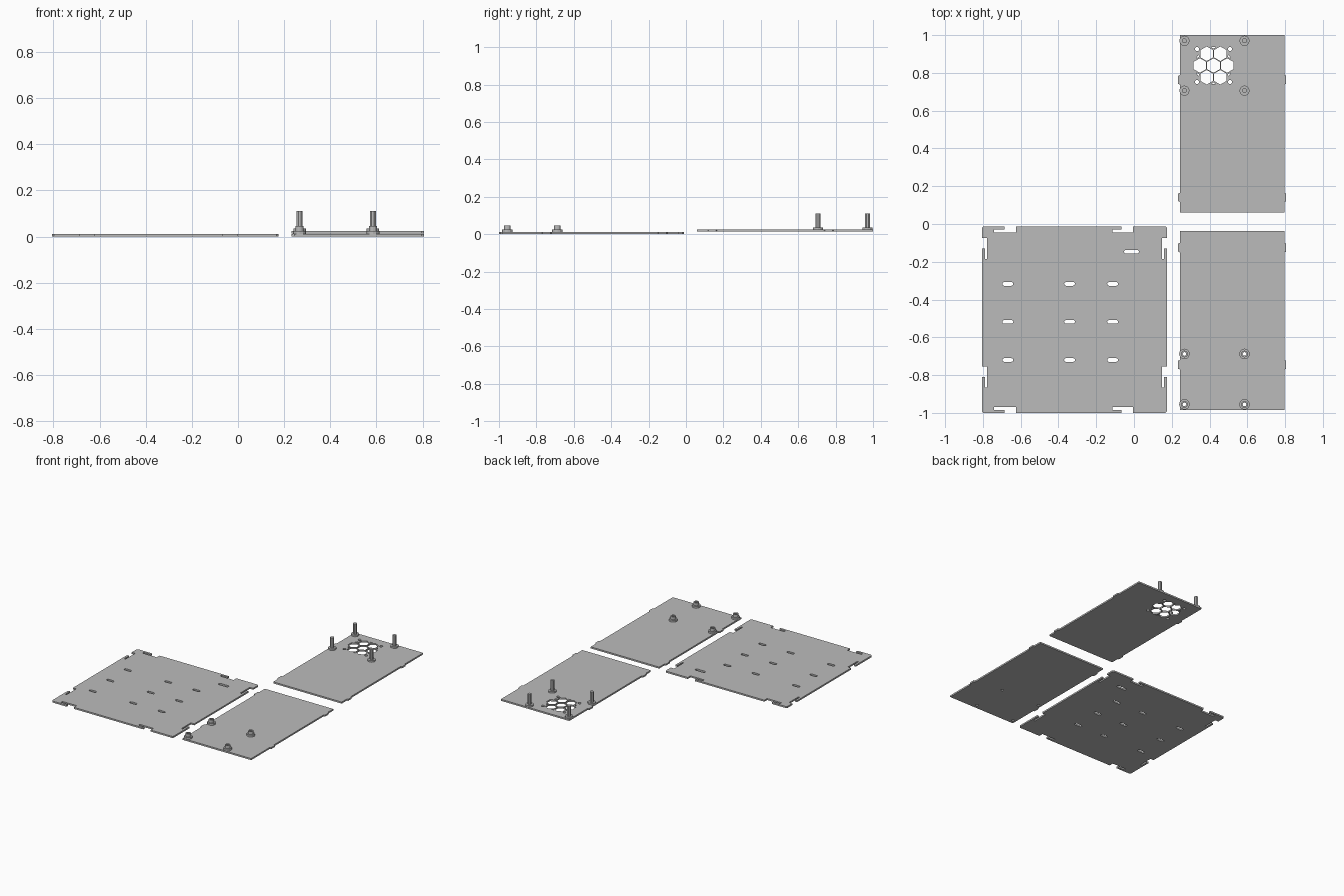
import bpy, bmesh
from math import cos, sin, pi, radians

cube = bpy.data.objects.get("Cube")
if cube:
    bpy.data.objects.remove(cube, do_unlink=True)

grey = bpy.data.materials.new("plain grey")
grey.use_nodes = True
colour = (0.5, 0.5, 0.5, 1)
grey.diffuse_color = colour
grey.node_tree.nodes["Principled BSDF"].inputs["Base Color"].default_value = colour

T = 0.0115  # sheet thickness


def ring(x, y, r, sides, turn=0.0):
    return [(x + r * cos(turn + 2 * pi * i / sides),
             y + r * sin(turn + 2 * pi * i / sides)) for i in range(sides)]


def slot(x, y, w, h):
    """Long hole with rounded ends."""
    r, pts = h / 2, []
    for side, start in ((1, -pi / 2), (-1, pi / 2)):
        for i in range(5):
            a = start + i * pi / 4
            pts.append((x + side * (w / 2 - r) + r * cos(a), y + r * sin(a)))
    return pts


def sheet(name, outline, holes, z0, z1):
    """Extruded flat profile with holes."""
    cu = bpy.data.curves.new(name, 'CURVE')
    cu.dimensions, cu.fill_mode, cu.extrude = '2D', 'BOTH', (z1 - z0) / 2
    for loop in [outline] + holes:
        sp = cu.splines.new('POLY')
        sp.points.add(len(loop) - 1)
        for p, (x, y) in zip(sp.points, loop):
            p.co = (x, y, 0, 1)
        sp.use_cyclic_u, sp.use_smooth = True, False
    temp = bpy.data.objects.new(name, cu)
    bpy.context.collection.objects.link(temp)
    dg = bpy.context.evaluated_depsgraph_get()
    me = bpy.data.meshes.new_from_object(temp.evaluated_get(dg))
    bpy.data.objects.remove(temp, do_unlink=True)
    bm = bmesh.new()
    bm.from_mesh(me)
    bmesh.ops.remove_doubles(bm, verts=bm.verts, dist=0.0001)
    bmesh.ops.recalc_face_normals(bm, faces=bm.faces)
    bmesh.ops.translate(bm, verts=bm.verts, vec=(0, 0, (z0 + z1) / 2))
    for f in bm.faces:
        f.smooth = False
    bm.to_mesh(me)
    bm.free()
    me.name = name
    me.materials.clear()
    me.materials.append(grey)
    ob = bpy.data.objects.new(name, me)
    bpy.context.collection.objects.link(ob)
    return ob


# Large panel: hooked notches on every edge
L, R, B, F = -0.806, 0.175, -1.0, -0.012
LIP, DEEP, C = 0.016, 0.032, 0.008
top, right = [], []
for s, o, e in ((-0.74, -0.685, -0.625), (-0.115, -0.065, -0.005)):
    top += [(o, F), (o, F - LIP), (s, F - LIP), (s, F - DEEP), (e, F - DEEP), (e, F)]
for a, b, c in ((-0.075, -0.13, -0.185), (-0.755, -0.81, -0.865)):
    right += [(R, a), (R - DEEP + 0.005, a), (R - DEEP + 0.005, c),
              (R - LIP, c), (R - LIP, b), (R, b)]
top = [(L + C, F)] + top + [(R - C, F)]
right = [(R, F - C)] + right + [(R, B + C)]
bottom = [(x, B + F - y) for x, y in reversed(top)]
left = [(L + R - x, y) for x, y in reversed(right)]
slots = [slot(x, y, 0.058, 0.02) for x in (-0.668, -0.341, -0.113)
         for y in (-0.317, -0.518, -0.72)]
slots.append(slot(-0.013, -0.147, 0.08, 0.021))
sheet("slotted_panel", top + right + bottom + left, slots, 0, T)


def tabbed(y0, y1, tabs):
    """Rectangle with small tabs on both long sides."""
    x0, x1, out = 0.243, 0.796, 0.01
    side = [(x1, y0)]
    for a, b in tabs:
        side += [(x1, a), (x1 + out, a + 0.004), (x1 + out, b - 0.004), (x1, b)]
    side.append((x1, y1))
    return side + [(x0 + x1 - x, y) for x, y in reversed(side)]


XS = (0.267, 0.585)

# Front panel with short hollow standoffs
spots = [(x, y) for x in XS for y in (-0.955, -0.688)]
sheet("front_panel", tabbed(-0.985, -0.037, ((-0.77, -0.72), (-0.15, -0.1))),
      [ring(x, y, 0.01, 8) for x, y in spots], 0, T)
for x, y in spots:
    bore = [ring(x, y, 0.01, 8)]
    sheet("standoff_base", ring(x, y, 0.028, 12), bore, T, 0.025)
    sheet("standoff", ring(x, y, 0.018, 12), bore, 0.025, 0.046)

# Rear panel with honeycomb vent and screw holes
cx, cy, pitch = 0.421, 0.839, 0.072
vent = [ring(cx, cy, 0.0385, 6, pi / 6)]
for k in range(6):
    a = radians(60 * k)
    vent.append(ring(cx + pitch * cos(a), cy + pitch * sin(a), 0.0385, 6, pi / 6))
    b = a + pi / 6
    vent.append([(cx + r * cos(b) - w * sin(b), cy + r * sin(b) + w * cos(b))
                 for r, w in ((0.089, 0), (0.098, -0.012), (0.098, 0.012))])
vent += [ring(cx + i * 0.087, cy + j * 0.087, 0.011, 12) for i in (-1, 1) for j in (-1, 1)]
Z = 0.0135
sheet("rear_panel", tabbed(0.06, 1.0, ((0.117, 0.165), (0.738, 0.788))), vent, Z, Z + T)

# Tall posts on the rear panel
for x in XS:
    for y in (0.706, 0.97):
        sheet("post_base", ring(x, y, 0.027, 12), [], Z + T, 0.036)
        sheet("post", ring(x, y, 0.0135, 8, pi / 8), [], 0.036, 0.111)
